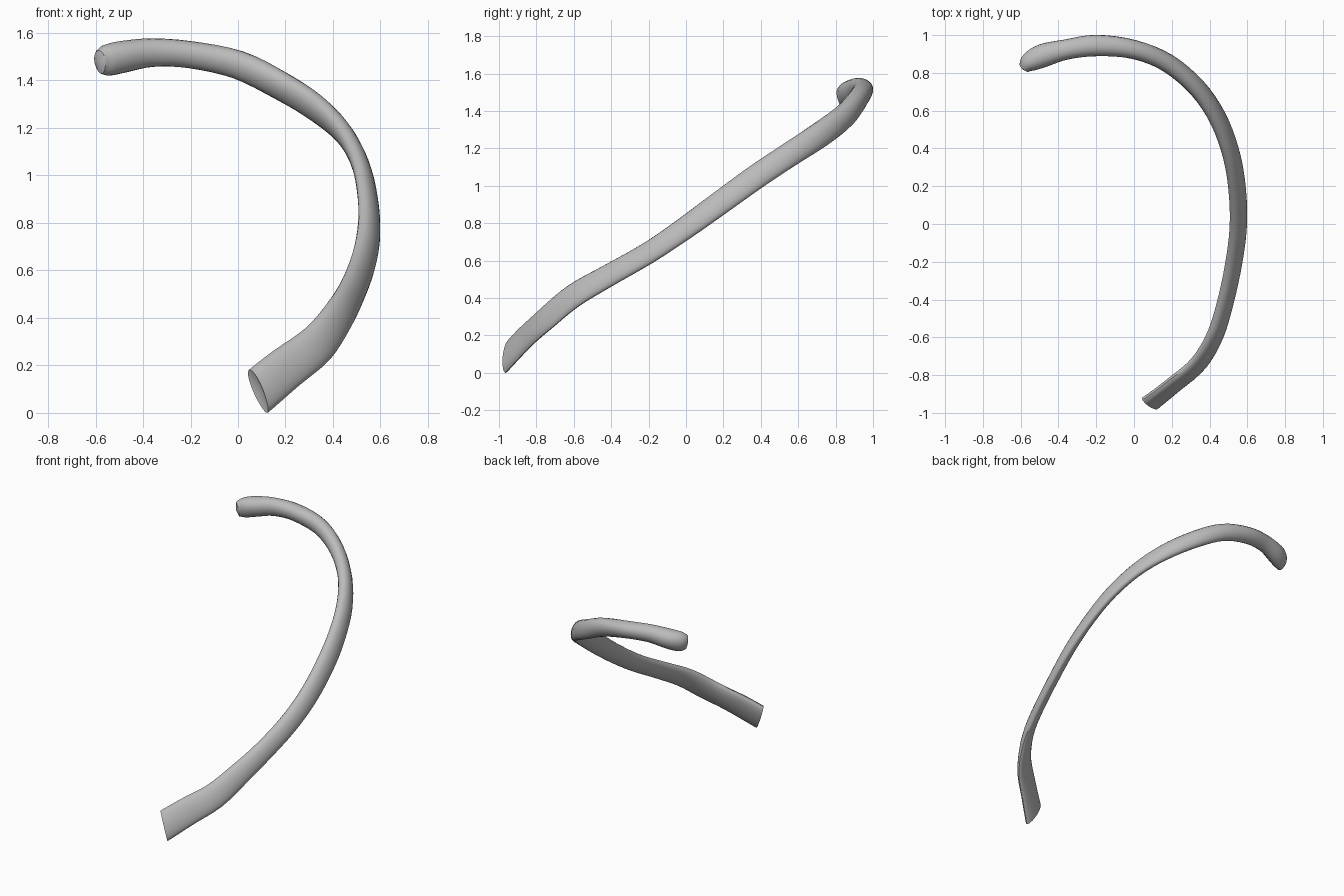
import bpy, bmesh, math
from mathutils import Vector

cube = bpy.data.objects.get("Cube")
if cube:
    bpy.data.objects.remove(cube, do_unlink=True)

# One bone colour
bone = bpy.data.materials.new("bone_grey")
bone.use_nodes = True
colour = (0.5, 0.5, 0.5, 1.0)
bone.diffuse_color = colour
bone.node_tree.nodes["Principled BSDF"].inputs["Base Color"].default_value = colour

# Stations along the rib: centre x, y, z, half height, half thickness, inward tilt in degrees
stations = [
    (.085, -.95, .105, .1, .036, 22),
    (.2, -.86, .2, .092, .034, 22),
    (.335, -.745, .305, .084, .036, 24),
    (.425, -.6, .425, .075, .037, 26),
    (.483, -.42, .53, .068, .037, 28),
    (.53, -.2, .655, .066, .038, 30),
    (.553, 0, .79, .067, .039, 30),
    (.545, .2, .935, .069, .039, 30),
    (.512, .38, 1.065, .069, .04, 30),
    (.444, .56, 1.185, .068, .042, 30),
    (.335, .72, 1.29, .068, .046, 25),
    (.18, .85, 1.39, .065, .05, 20),
    (0, .922, 1.48, .061, .053, 10),
    (-.2, .941, 1.523, .057, .06, 0),
    (-.36, .92, 1.532, .06, .057, 0),
    (-.48, .888, 1.515, .067, .066, 0),
    (-.55, .855, 1.5, .066, .055, 0),
    (-.58, .825, 1.492, .05, .032, 0),
]
STEPS = 4
SIDES = 20


def blend(p, q, r, s, t):
    """Smooth curve through q and r, applied to every value of a station."""
    return [0.5 * (2 * b + (c - a) * t + (2 * a - 5 * b + 4 * c - d) * t ** 2
                   + (3 * b - a - 3 * c + d) * t ** 3)
            for a, b, c, d in zip(p, q, r, s)]


def smooth_path(points):
    padded = [points[0]] + points + [points[-1]]
    path = []
    for i in range(len(points) - 1):
        for k in range(STEPS):
            path.append(blend(*padded[i:i + 4], k / STEPS))
    path.append(list(points[-1]))
    return path


def section(bm, station, tangent):
    """Flattened oval ring, flatter on the inner face and narrower at the lower edge."""
    x, y, z, height, thick, tilt = station
    outward = tangent.cross(Vector((0, 0, 1))).normalized()
    upward = outward.cross(tangent)
    lean = math.radians(tilt)
    wide = upward * math.cos(lean) - outward * math.sin(lean)
    flat = outward * math.cos(lean) + upward * math.sin(lean)
    ring = []
    for k in range(SIDES):
        angle = math.tau * k / SIDES
        u, v = math.cos(angle), math.sin(angle)
        v *= thick * (0.88 if v < 0 else 1.0) * (1 + 0.12 * u)
        ring.append(bm.verts.new(Vector((x, y, z)) + wide * u * height + flat * v))
    return ring


def cap(bm, ring, push):
    """Close an end with a slightly pushed centre point."""
    middle = sum((v.co for v in ring), Vector()) / len(ring)
    tip = bm.verts.new(middle + push)
    for a, b in zip(ring, ring[1:] + ring[:1]):
        bm.faces.new((a, b, tip))


# Rib shaft, its first rings turned upright so the front end is cut obliquely
bm = bmesh.new()
path = smooth_path(stations)
centres = [Vector(s[:3]) for s in path]
rings = []
for i, station in enumerate(path):
    tangent = (centres[min(i + 1, len(path) - 1)] - centres[max(i - 1, 0)]).normalized()
    tangent.z *= min(1, 0.35 + 0.65 * i / (2 * STEPS))
    rings.append(section(bm, station, tangent.normalized()))
for low, high in zip(rings, rings[1:]):
    for k in range(SIDES):
        n = (k + 1) % SIDES
        bm.faces.new((low[k], low[n], high[n], high[k]))

# Hollowed front end and rounded back end
cap(bm, rings[0], (centres[1] - centres[0]).normalized() * 0.015)
cap(bm, rings[-1], (centres[-1] - centres[-2]).normalized() * 0.012)
bmesh.ops.recalc_face_normals(bm, faces=bm.faces)

# Rest the lowest point on the floor
floor = min(v.co.z for v in bm.verts)
bmesh.ops.translate(bm, verts=bm.verts, vec=(0, 0, -floor))

mesh = bpy.data.meshes.new("rib_bone")
bm.to_mesh(mesh)
bm.free()
mesh.materials.append(bone)
rib = bpy.data.objects.new("rib_bone", mesh)
bpy.context.collection.objects.link(rib)
bpy.context.view_layer.objects.active = rib
rib.select_set(True)
bpy.ops.object.shade_smooth_by_angle(angle=math.radians(40))
